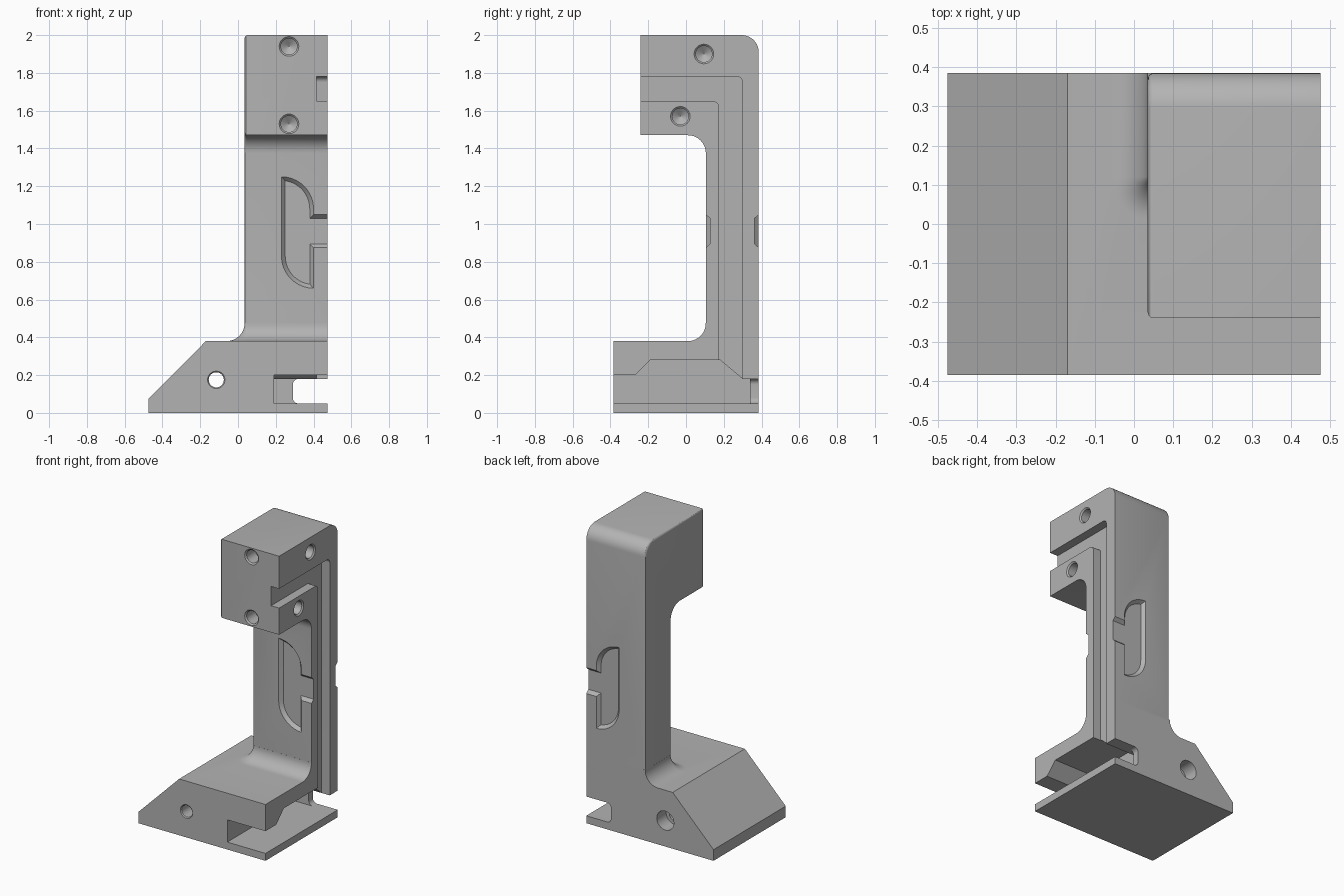
import bpy, bmesh
from math import sin, cos, pi, acos
from mathutils import Vector

cube = bpy.data.objects.get("Cube")
if cube:
    bpy.data.objects.remove(cube, do_unlink=True)

grey = bpy.data.materials.new("mid_grey")
grey.use_nodes = True
grey.diffuse_color = (0.45, 0.45, 0.45, 1)
grey.node_tree.nodes["Principled BSDF"].inputs["Base Color"].default_value = grey.diffuse_color

RIGHT, BACK, COL_LEFT, COL_FRONT = 0.475, 0.385, 0.035, 0.105
BASE_TOP, FILLET = 0.38, 0.095


def loft(name, rings, bevel_rule=None):
    """Closed solid through equal-length rings of points."""
    bm = bmesh.new()
    loops = [[bm.verts.new(p) for p in ring] for ring in rings]
    for a, b in zip(loops, loops[1:]):
        for i in range(len(a)):
            bm.faces.new((a[i - 1], a[i], b[i], b[i - 1]))
    bm.faces.new(loops[0])
    bm.faces.new(loops[-1])
    bmesh.ops.recalc_face_normals(bm, faces=bm.faces)
    if bevel_rule:
        edges = [e for e in bm.edges if all(bevel_rule(v.co) for v in e.verts)]
        bmesh.ops.bevel(bm, geom=edges, offset=0.015, segments=3,
                        profile=0.5, affect='EDGES')
    mesh = bpy.data.meshes.new(name)
    bm.to_mesh(mesh)
    bm.free()
    mesh.materials.append(grey)
    ob = bpy.data.objects.new(name, mesh)
    bpy.context.collection.objects.link(ob)
    return ob


def arc(cx, cy, r, start, end, n=10):
    return [(cx + r * cos(start + (end - start) * i / n),
             cy + r * sin(start + (end - start) * i / n)) for i in range(n + 1)]


def rounded(points):
    """Outline whose corners with a third value are rounded by that radius."""
    out = []
    for i, p in enumerate(points):
        c = Vector(p[:2])
        if len(p) < 3:
            out.append(tuple(c))
            continue
        u = (Vector(points[i - 1][:2]) - c).normalized()
        v = (Vector(points[(i + 1) % len(points)][:2]) - c).normalized()
        for k in range(11):
            t = k / 10 * pi / 2
            out.append(tuple(c + p[2] * ((1 - sin(t)) * u + (1 - cos(t)) * v)))
    return out


def prism_x(name, yz, x0, x1, bevel_rule=None):
    return loft(name, [[(x, y, z) for y, z in yz] for x in (x0, x1)], bevel_rule)


def prism_y(name, xz, y0, y1):
    return loft(name, [[(x, y, z) for x, z in xz] for y in (y0, y1)])


def bore(name, origin, inward, profile):
    """Round cutter from (depth, radius) pairs along an axis."""
    w = Vector(inward)
    u, v = w.orthogonal().normalized(), Vector((0, 0, 1))
    u = w.cross(v)
    circle = arc(0, 0, 1, 0, 2 * pi, 32)[:-1]
    return loft(name, [[Vector(origin) + d * w + r * (a * u + b * v) for a, b in circle]
                       for d, r in profile])


# Wedge-ended foot
body = prism_y("bracket_stand",
               [(-RIGHT, 0), (RIGHT, 0), (RIGHT, BASE_TOP), (-0.17, BASE_TOP), (-RIGHT, 0.075)],
               -BACK, BACK)

# Upright with overhanging head
column = prism_x("column", rounded([
    (BACK, 0.3), (BACK, 2, 0.09), (-0.24, 2), (-0.24, 1.47),
    (COL_FRONT, 1.47, FILLET), (COL_FRONT, 0.3)]),
    COL_LEFT, RIGHT, lambda co: co.x < COL_LEFT + 0.001)

# Flared fillet where the upright meets the foot
flare_steps = [(FILLET, 0.3)]
for k in range(11):
    t = k / 10 * pi / 2
    flare_steps.append((max(FILLET * (1 - sin(t)), 0.0005), BASE_TOP + FILLET * (1 - cos(t))))
rings = []
for d, z in flare_steps:
    corner = arc(COL_LEFT + 0.015, COL_FRONT + 0.015, 0.015 + d, 1.5 * pi, pi)
    path = [(RIGHT, COL_FRONT - d)] + corner + [(COL_LEFT - d, BACK), (RIGHT, BACK)]
    rings.append([(x, y, z) for x, y in path])
flare = loft("foot_fillet", rings)

# Side channel, foot cavity and rear opening
cutters = [
    prism_x("channel_cutter", rounded([
        (-0.3, 1.78), (0.30, 1.78, 0.03), (0.30, 0.175), (0.175, 0.175),
        (0.175, 1.65, 0.03), (-0.3, 1.65)]), 0.415, 0.5),
    prism_x("cavity_cutter", [
        (-0.5, 0.05), (-0.5, 0.2), (-0.27, 0.2), (-0.19, 0.28),
        (0.18, 0.28), (0.30, 0.18), (0.34, 0.18), (0.34, 0.05)], 0.19, 0.52),
    prism_y("rear_opening_cutter", rounded([
        (0.54, 0.05), (0.54, 0.18), (0.29, 0.18, 0.03), (0.29, 0.05, 0.03)]), 0.32, 0.5),
]


# Shallow pockets with sloping walls on both sides of the upright
def pocket_outline(i):
    r = 0.17 - i
    sweep = acos(i / r)
    return ([(0.5, 1.05 - i), (0.40 - i, 1.05 - i)]
            + arc(0.23, 1.08, r, 0, sweep)
            + arc(0.40, 0.83, r, pi, pi + sweep)
            + [(0.40 - i, 0.875 + i), (0.5, 0.875 + i)])


for name, surface, inward in (("front_pocket", COL_FRONT, 1), ("back_pocket", BACK, -1)):
    cutters.append(loft(name, [
        [(x, surface + inward * depth, z) for x, z in pocket_outline(inset)]
        for depth, inset in ((-0.05, 0), (0, 0), (0.022, 0.02))]))

# Blind screw holes with cone ends
blind = [(-0.02, 0.052), (0, 0.052), (0.008, 0.043), (0.1, 0.043), (0.13, 0.001)]
for z in (1.94, 1.53):
    cutters.append(bore("front_hole", (0.27, -0.24, z), (0, 1, 0), blind))
for y, z in ((0.095, 1.90), (-0.03, 1.57)):
    cutters.append(bore("side_hole", (RIGHT, y, z), (-1, 0, 0), blind))

# Through hole with rear counterbore
cutters.append(bore("foot_hole", (-0.115, -BACK, 0.175), (0, 1, 0), [
    (-0.02, 0.046), (0, 0.046), (0.006, 0.04), (0.67, 0.04), (0.67, 0.064), (0.8, 0.064)]))

# Combine the solids and cut the openings
bpy.context.view_layer.objects.active = body
for ob, operation in [(column, 'UNION'), (flare, 'UNION')] + [(c, 'DIFFERENCE') for c in cutters]:
    mod = body.modifiers.new(ob.name, 'BOOLEAN')
    mod.operation, mod.solver, mod.object = operation, 'EXACT', ob
    bpy.ops.object.modifier_apply(modifier=mod.name)
    bpy.data.objects.remove(ob, do_unlink=True)

bpy.ops.object.select_all(action='DESELECT')
body.select_set(True)
bpy.ops.object.shade_smooth_by_angle(angle=pi / 6)
